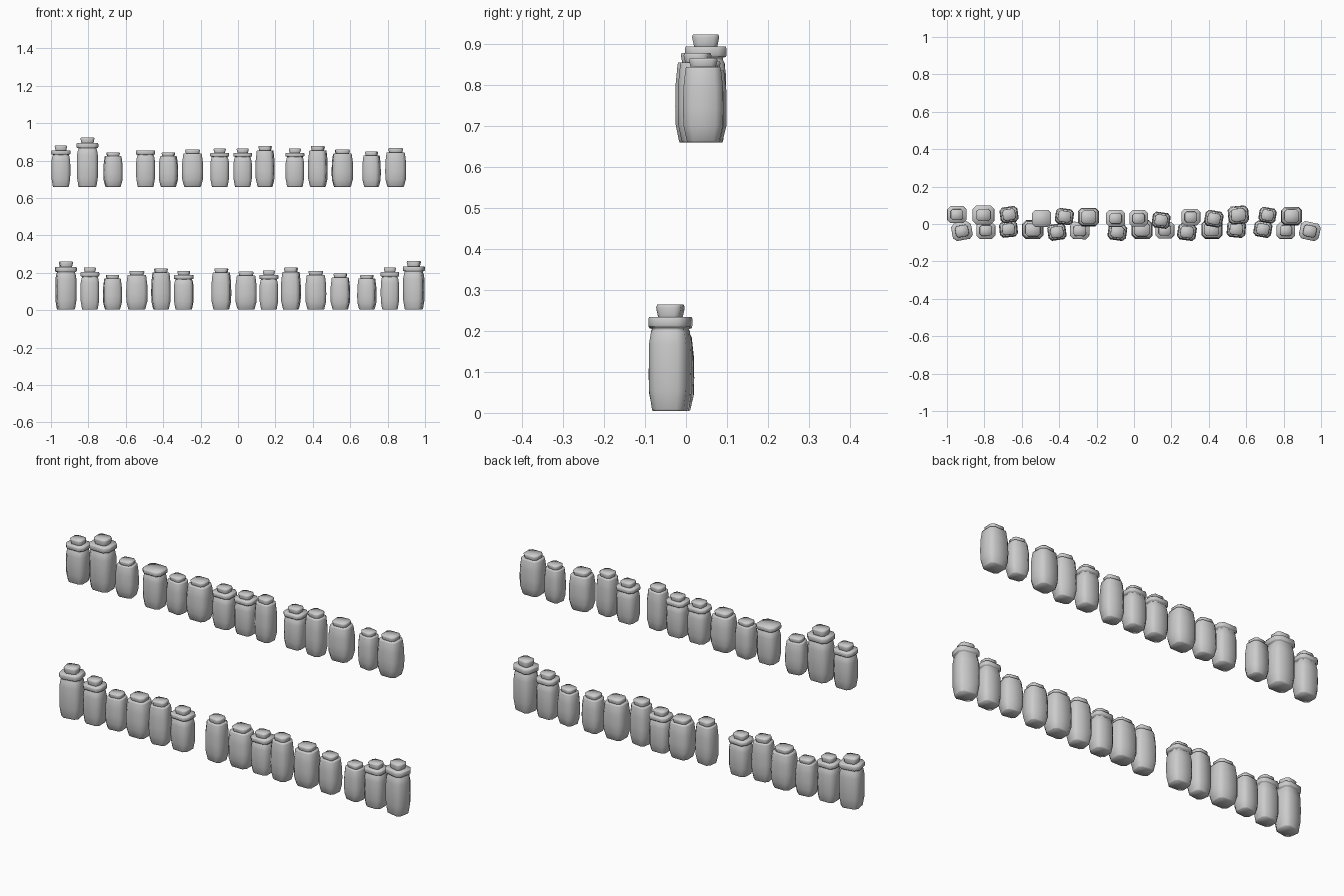
import bpy, bmesh, math

if "Cube" in bpy.data.objects:
    bpy.data.objects.remove(bpy.data.objects["Cube"])

# Profiles: (half-width fraction, height fraction)
COLLAR_BODY = [(.80, 0), (.84, .02), (.97, .2), (.98, .4), (.97, .63), (.88, .745),
               (.84, .76), (.84, .785), (.97, .79), (1, .805), (1, .865), (.96, .885)]
COLLAR_STOPPER = [(.56, .87), (.57, .90), (.65, .975), (.60, 1)]
PLAIN_BODY = [(.76, 0), (.81, .02), (.98, .2), (1, .4), (.98, .65), (.88, .87), (.84, .895)]
PLAIN_STOPPER = [(.63, .88), (.64, .91), (.71, .975), (.66, 1)]
DEPTH = .88      # depth relative to width
CHAMFER = .34    # corner cut relative to half-width


def loft(name, profile, width, height, loc, rot):
    """Stack chamfered-rectangle rings and cap both ends."""
    bm = bmesh.new()
    rings = []
    for r, z in profile:
        a, b, c = r * width / 2, r * width / 2 * DEPTH, r * width / 2 * CHAMFER
        pts = [(a, -b + c), (a, b - c), (a - c, b), (-a + c, b),
               (-a, b - c), (-a, -b + c), (-a + c, -b), (a - c, -b)]
        rings.append([bm.verts.new((x, y, z * height)) for x, y in pts])
    for lo, hi in zip(rings, rings[1:]):
        for i in range(8):
            j = (i + 1) % 8
            bm.faces.new((lo[i], lo[j], hi[j], hi[i]))
    bm.faces.new(rings[0][::-1])
    bm.faces.new(rings[-1])
    for f in bm.faces:
        f.smooth = True
    for e in bm.edges:
        e.smooth = e.calc_face_angle(0) < math.radians(40)
    mesh = bpy.data.meshes.new(name)
    bm.to_mesh(mesh)
    bm.free()
    ob = bpy.data.objects.new(name, mesh)
    ob.location = loc
    ob.rotation_euler.z = math.radians(rot)
    bpy.context.collection.objects.link(ob)


def jar(name, kind, x, y, z, width, height, rot):
    collared = kind != "P"
    loft(name + "_body", COLLAR_BODY if collared else PLAIN_BODY, width, height, (x, y, z), rot)
    if kind != "O":  # O = open collared jar without stopper
        loft(name + "_stopper", COLLAR_STOPPER if collared else PLAIN_STOPPER,
             width, height, (x, y, z), rot)


# Rows: kind, x, y, width, height, rotation
upper = [
    ("C", -.947, .050, .103, .220, 0), ("C", -.805, .048, .116, .264, 0),
    ("P", -.668, .050, .097, .183, 8), ("O", -.494, .030, .103, .220, 0),
    ("P", -.372, .040, .097, .183, -8), ("P", -.243, .037, .113, .198, 0),
    ("C", -.098, .030, .102, .205, 0), ("C", .025, .030, .100, .205, 0),
    ("P", .145, .020, .096, .218, -8), ("C", .304, .037, .101, .205, 0),
    ("P", .427, .028, .098, .218, -10), ("P", .558, .048, .110, .198, 5),
    ("P", .714, .047, .092, .188, -10), ("P", .843, .042, .112, .206, 0)]
lower = [
    ("C", -.920, -.038, .108, .256, 10), ("C", -.792, -.035, .101, .225, 0),
    ("P", -.671, -.028, .097, .184, 6), ("P", -.541, -.030, .114, .206, 0),
    ("P", -.412, -.043, .098, .220, 8), ("C", -.290, -.035, .104, .207, -3),
    ("P", -.089, -.043, .100, .220, -8), ("P", .043, -.030, .114, .202, 0),
    ("C", .165, -.033, .101, .208, 0), ("P", .283, -.043, .100, .224, -8),
    ("P", .416, -.030, .112, .206, 0), ("P", .547, -.028, .100, .192, -5),
    ("P", .689, -.028, .096, .184, -10), ("C", .812, -.035, .100, .225, 0),
    ("C", .940, -.038, .108, .260, -12)]

for row, base, label in ((upper, .66, "upper"), (lower, .004, "lower")):
    for n, (kind, x, y, w, h, rot) in enumerate(row, 1):
        jar(f"{label}_jar_{n}", kind, x, y, base, w, h, rot)
